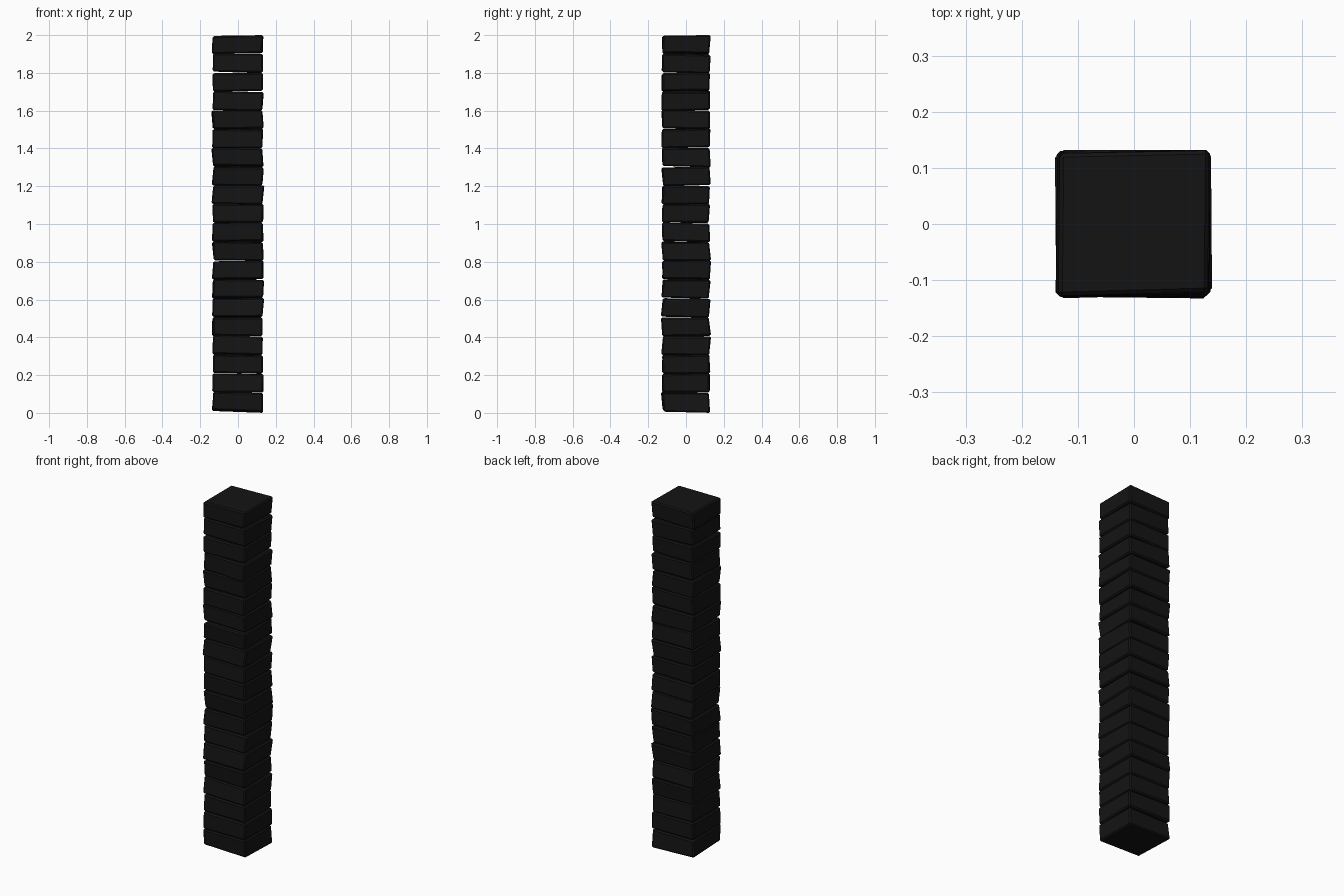
import bpy, bmesh, random
from mathutils import Vector

if "Cube" in bpy.data.objects:
    bpy.data.objects.remove(bpy.data.objects["Cube"])

random.seed(7)
COUNT, BASE, PITCH = 20, 0.009, 0.0996

dark = bpy.data.materials.new("dark_stone")
dark.diffuse_color = (0.007, 0.007, 0.007, 1)
dark.use_nodes = True
dark.node_tree.nodes["Principled BSDF"].inputs["Base Color"].default_value = dark.diffuse_color


def j(a):
    return random.uniform(-a, a)


def block(i):
    # roughly cut block: cube with shifted corners, slight tilt and chamfered edges
    bm = bmesh.new()
    bmesh.ops.create_cube(bm, size=1)
    z0, z1 = BASE + i * PITCH + 0.0015, BASE + (i + 1) * PITCH - 0.0015
    tilt_x, tilt_y = j(0.022), j(0.022)
    lean_x, lean_y = j(0.004), j(0.004)
    for v in bm.verts:
        sx, sy, sz = (1 if c > 0 else -1 for c in v.co)
        x = sx * 0.133 + sz * lean_x + j(0.004) - 0.001
        y = sy * 0.126 + sz * lean_y + j(0.004)
        z = (z1 if sz > 0 else z0) + x * tilt_x + y * tilt_y + j(0.0025)
        if i == COUNT - 1 and sz > 0:
            z = 1.997 + 0.002 * sx + 0.001 * sy
        if i == 0 and sz < 0:
            z = 0.008 - 0.005 * sx - 0.003 * sy
        v.co = Vector((x, y, z))
    bmesh.ops.bevel(bm, geom=bm.edges[:], offset=0.007, segments=1,
                    affect='EDGES', profile=0.5)
    bmesh.ops.recalc_face_normals(bm, faces=bm.faces[:])
    me = bpy.data.meshes.new("block")
    bm.to_mesh(me)
    bm.free()
    me.materials.append(dark)
    ob = bpy.data.objects.new(f"column_block_{i + 1:02d}", me)
    bpy.context.collection.objects.link(ob)


# column of stacked blocks
for i in range(COUNT):
    block(i)
